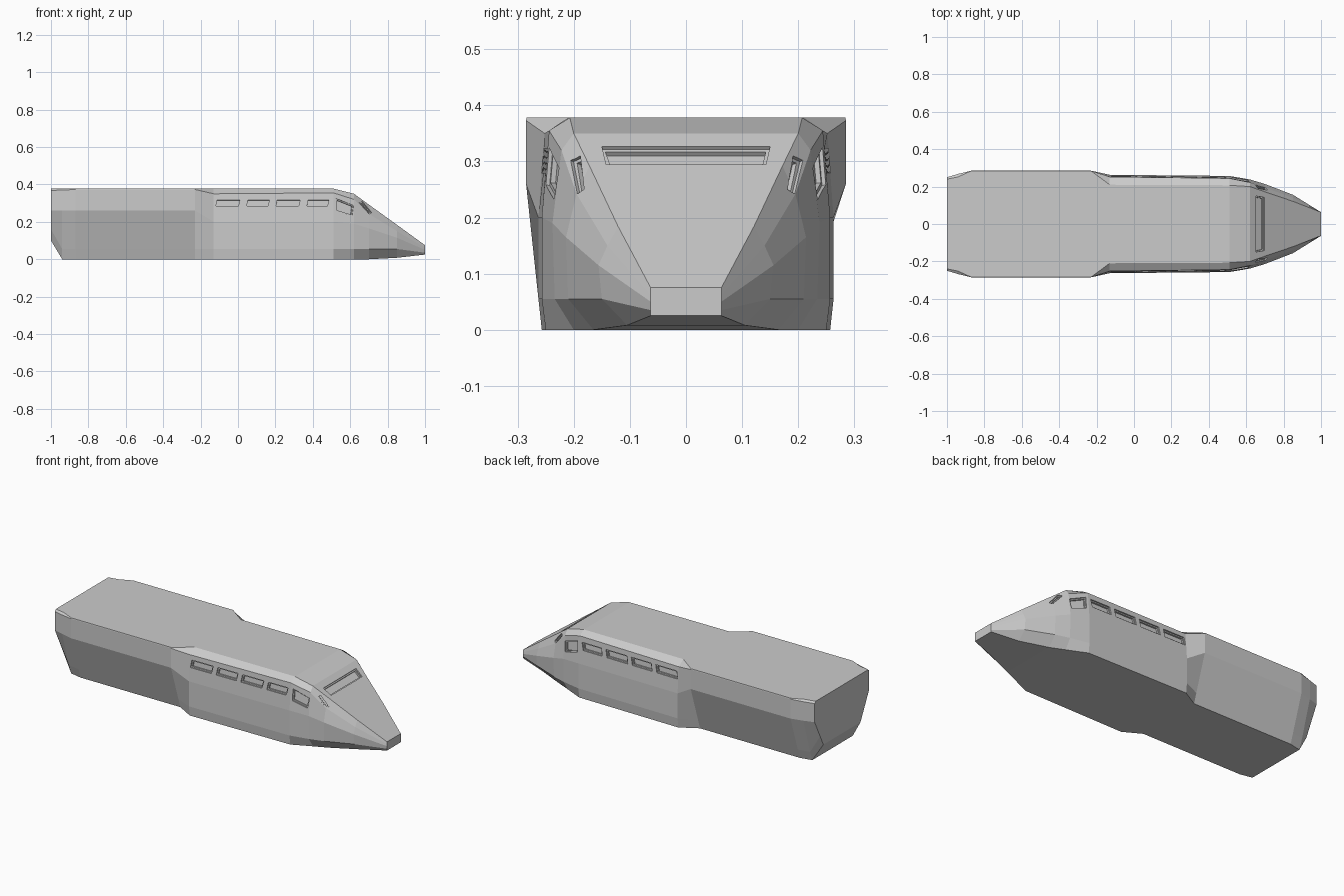
import bpy, bmesh
from mathutils import Vector
from mathutils.bvhtree import BVHTree

if "Cube" in bpy.data.objects:
    bpy.data.objects.remove(bpy.data.objects["Cube"])

# Half cross-sections along x: bottom, chine, waist, upper edge, roof edge as (y, z)
SECTIONS = [
    (-1.00, [(.170, .100), (.200, .160), (.250, .260), (.250, .368), (.240, .378)]),
    (-0.94, [(.185, .000), (.206, .055), (.268, .260), (.268, .370), (.252, .378)]),
    (-0.87, [(.200, .000), (.218, .055), (.285, .260), (.285, .373), (.284, .378)]),
    (-0.23, [(.200, .000), (.218, .055), (.285, .260), (.285, .373), (.284, .378)]),
    (-0.13, [(.257, .000), (.263, .055), (.263, .200), (.252, .350), (.210, .378)]),
    (0.51, [(.250, .000), (.257, .055), (.257, .200), (.244, .355), (.207, .378)]),
    (0.62, [(.200, .000), (.234, .055), (.238, .190), (.222, .320), (.200, .350)]),
    (0.70, [(.165, .000), (.210, .055), (.214, .165), (.195, .242), (.172, .292)]),
    (0.85, [(.105, .008), (.150, .055), (.156, .115), (.140, .150), (.121, .184)]),
    (1.00, [(.063, .025), (.063, .035), (.063, .050), (.063, .062), (.063, .075)]),
]


def make_object(name, bm):
    bmesh.ops.recalc_face_normals(bm, faces=bm.faces)
    mesh = bpy.data.meshes.new(name)
    bm.to_mesh(mesh)
    bm.free()
    obj = bpy.data.objects.new(name, mesh)
    bpy.context.collection.objects.link(obj)
    return obj


# Hull: loft the mirrored sections and cap both ends
bm = bmesh.new()
rings = []
for x, half in SECTIONS:
    loop = half + [(-y, z) for y, z in reversed(half)]
    rings.append([bm.verts.new((x, y, z)) for y, z in loop])
for a, b in zip(rings, rings[1:]):
    n = len(a)
    for i in range(n):
        bm.faces.new((a[i], a[(i + 1) % n], b[(i + 1) % n], b[i]))
bm.faces.new(rings[0])
bm.faces.new(rings[-1])
bmesh.ops.recalc_face_normals(bm, faces=bm.faces)
tree = BVHTree.FromBMesh(bm)
hull = make_object("vehicle_hull", bm)


def project(points, start, direction):
    return [tree.ray_cast(start(p), direction)[0] for p in points]


def add_prism(bm, outline, scale, depth):
    # Window cutter following the hull surface under its outline
    centre = sum(outline, Vector()) / len(outline)
    normal = (outline[2] - outline[0]).cross(outline[3] - outline[1]).normalized()
    if normal.dot(centre - Vector((centre.x - .1, 0, .15))) < 0:
        normal.negate()
    pts = [centre + (p - centre) * scale for p in outline]
    outer = [bm.verts.new(p + normal * .03) for p in pts]
    inner = [bm.verts.new(p - normal * depth) for p in pts]
    bm.faces.new(outer)
    bm.faces.new(inner)
    for i in range(4):
        j = (i + 1) % 4
        bm.faces.new((outer[i], outer[j], inner[j], inner[i]))


# Window outlines: side row, front side window, small nose window, windscreen
side = [[(a + .004, .279), (a + .012, .323), (b, .323), (b - .010, .279)]
        for a, b in ((-.13, .018), (.035, .176), (.192, .340), (.357, .494))]
side.append([(.523, .258), (.524, .325), (.618, .288), (.610, .232)])
side.append([(.648, .302), (.664, .310), (.715, .250), (.702, .242)])
outlines = []
for s in (1, -1):
    for w in side:
        outlines.append(project(w, lambda p: Vector((p[0], s, p[1])), Vector((0, -s, 0))))
screen = [(.652, -.150), (.652, .150), (.697, .142), (.697, -.142)]
outlines.append(project(screen, lambda p: Vector((p[0], p[1], 1)), Vector((0, 0, -1))))

# Cut the recesses in two steps: shallow frame, then deeper pane
for name, inset, depth in (("frame_cutter", 0, .007), ("pane_cutter", .007, .016)):
    bm = bmesh.new()
    for o in outlines:
        c = sum(o, Vector()) / 4
        e1, e2 = (o[1] - o[0]), (o[2] - o[1])
        u, v = e1.normalized(), e2.normalized()
        k1, k2 = 1 - 2 * inset / e1.length, 1 - 2 * inset / e2.length
        shrunk = []
        for p in o:
            d = p - c
            uv = u.dot(v)
            b = (d.dot(v) - uv * d.dot(u)) / (1 - uv * uv)
            a = d.dot(u) - uv * b
            shrunk.append(p - u * a * (1 - k1) - v * b * (1 - k2))
        add_prism(bm, shrunk, 1, depth)
    cutter = make_object(name, bm)
    mod = hull.modifiers.new(name, 'BOOLEAN')
    mod.operation = 'DIFFERENCE'
    mod.solver = 'EXACT'
    mod.object = cutter
    bpy.context.view_layer.objects.active = hull
    bpy.ops.object.modifier_apply(modifier=mod.name)
    bpy.data.objects.remove(cutter)
